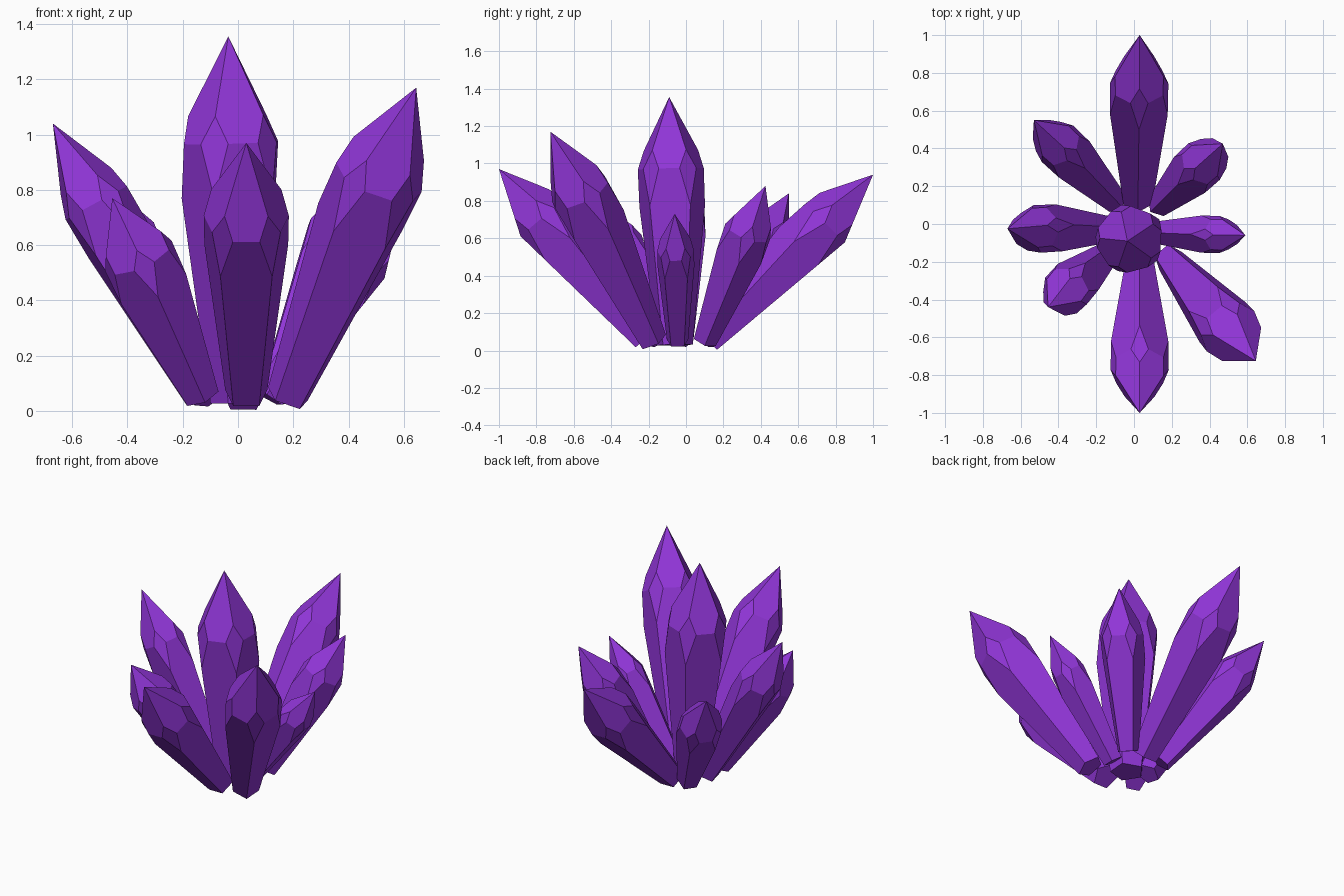
import bpy, bmesh, math
from mathutils import Vector

if "Cube" in bpy.data.objects:
    bpy.data.objects.remove(bpy.data.objects["Cube"])

purple = bpy.data.materials.new("amethyst purple")
purple.diffuse_color = (0.28, 0.036, 0.68, 1)
purple.use_nodes = True
purple.node_tree.nodes["Principled BSDF"].inputs["Base Color"].default_value = purple.diffuse_color
SIDES = 5


def crystal(name, base, tip, r_base, r_top, phase, shoulder=0.71):
    """Five-sided flaring prism with a pointed tip and chopped shoulder corners."""
    base, tip = Vector(base), Vector(tip)
    axis = tip - base
    length = axis.length
    rot = Vector((0, 0, 1)).rotation_difference(axis)

    def ring(r, z):
        return [Vector((r * math.cos(a), r * math.sin(a), z)) for a in
                (math.radians(phase) + 2 * math.pi * i / SIDES for i in range(SIDES))]

    low = ring(r_base, 0)
    corner = ring(r_top * 1.15, shoulder * length)
    apex = Vector((0, 0, length))
    bm = bmesh.new()

    def vert(p):
        return bm.verts.new(base + rot @ p)

    foot = [vert(p) for p in low]
    point = vert(apex)
    left, right, up, down = [], [], [], []
    for i, c in enumerate(corner):
        left.append(vert(c.lerp(corner[i - 1], 0.27)))
        right.append(vert(c.lerp(corner[(i + 1) % SIDES], 0.27)))
        up.append(vert(c.lerp(apex, 0.26)))
        down.append(vert(c.lerp(low[i], 0.21)))
    bm.faces.new(foot[::-1])
    for i in range(SIDES):
        j = (i + 1) % SIDES
        bm.faces.new((foot[i], foot[j], down[j], left[j], right[i], down[i]))
        bm.faces.new((down[i], right[i], up[i], left[i]))
        bm.faces.new((point, up[i], right[i], left[j], up[j]))
    bmesh.ops.recalc_face_normals(bm, faces=bm.faces[:])
    mesh = bpy.data.meshes.new(name)
    bm.to_mesh(mesh)
    bm.free()
    mesh.materials.append(purple)
    bpy.context.collection.objects.link(bpy.data.objects.new(name, mesh))


# tall middle crystal
crystal("centre_crystal", (0, -0.06, 0.03), (-0.035, -0.09, 1.355), 0.10, 0.18, 33)
# leaning crystals around it
crystal("back_crystal", (0.02, 0.12, 0.05), (0.03, 1.0, 0.94), 0.08, 0.158, -90)
crystal("front_crystal", (0.03, -0.22, 0.06), (0.03, -1.0, 0.97), 0.08, 0.157, 90)
crystal("front_right_crystal", (0.18, -0.18, 0.05), (0.645, -0.725, 1.17), 0.08, 0.168, 166)
crystal("back_left_crystal", (-0.10, 0.12, 0.05), (-0.53, 0.55, 0.84), 0.065, 0.13, -40)
crystal("back_right_crystal", (0.13, 0.10, 0.05), (0.47, 0.425, 0.88), 0.065, 0.13, 220)
crystal("left_crystal", (-0.13, -0.03, 0.05), (-0.67, -0.025, 1.04), 0.07, 0.13, 10)
crystal("front_left_crystal", (-0.13, -0.15, 0.05), (-0.455, -0.44, 0.77), 0.065, 0.135, 60)
crystal("right_crystal", (0.12, -0.045, 0.05), (0.59, -0.06, 0.73), 0.06, 0.10, 36)
